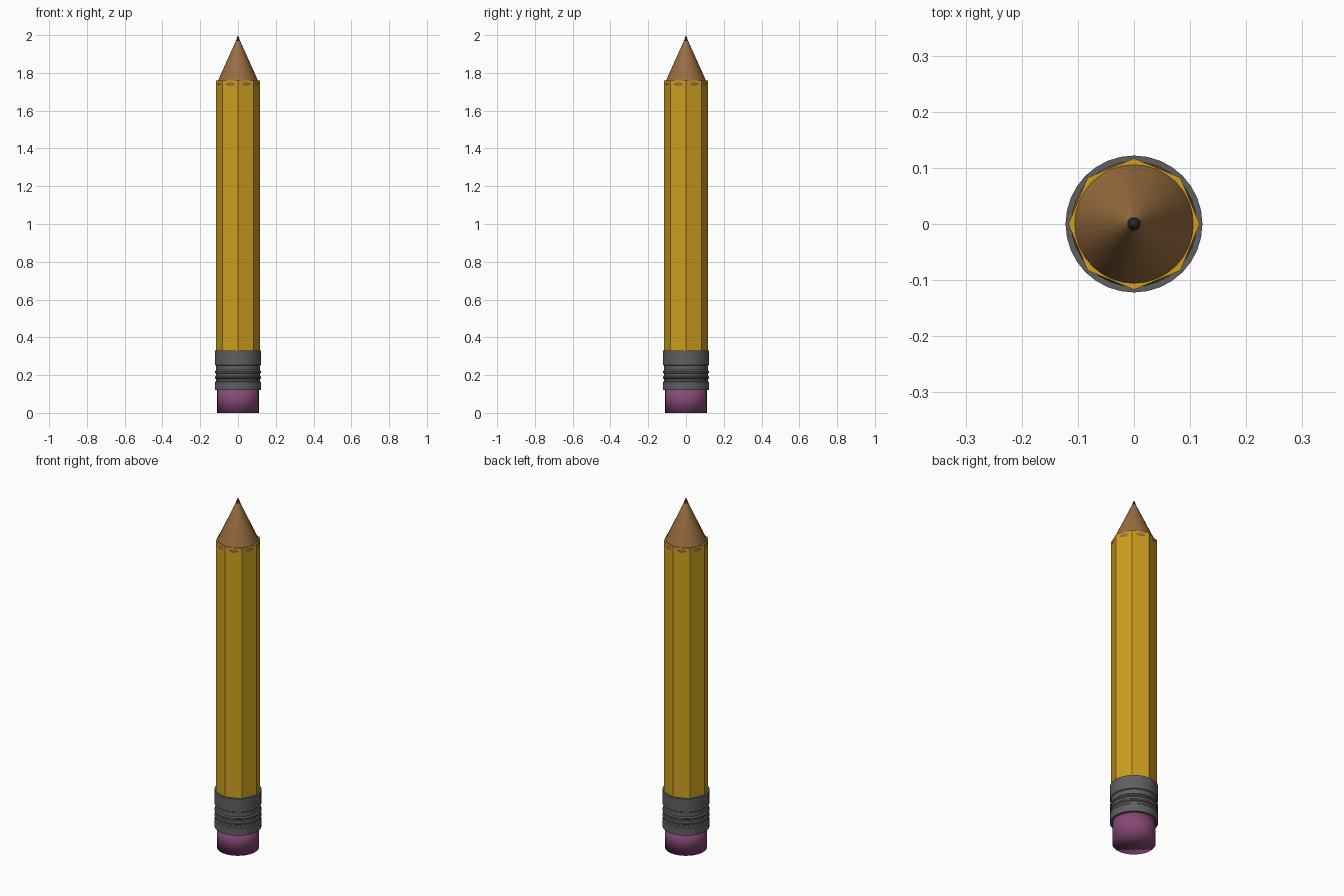
import bpy, bmesh, math

if "Cube" in bpy.data.objects:
    bpy.data.objects.remove(bpy.data.objects["Cube"])

def material(name, rgb):
    m = bpy.data.materials.new(name)
    m.diffuse_color = (*rgb, 1)
    m.use_nodes = True
    m.node_tree.nodes["Principled BSDF"].inputs["Base Color"].default_value = m.diffuse_color
    return m

def lathe(name, profile, sides, mat, smooth_angle=30):
    """Revolve (radius, z) points around z, capping open ends."""
    bm = bmesh.new()
    rings = []
    for r, z in profile:
        if r == 0:
            rings.append([bm.verts.new((0, 0, z))] * sides)
        else:
            rings.append([bm.verts.new((r * math.cos(2 * math.pi * i / sides),
                                        r * math.sin(2 * math.pi * i / sides), z))
                          for i in range(sides)])
    for a, b in zip(rings, rings[1:]):
        for i in range(sides):
            j = (i + 1) % sides
            bm.faces.new(list(dict.fromkeys((a[i], a[j], b[j], b[i]))))
    for ring in (rings[0], rings[-1]):
        if ring[0] is not ring[1]:
            bm.faces.new(ring)
    bmesh.ops.recalc_face_normals(bm, faces=bm.faces)
    me = bpy.data.meshes.new(name)
    bm.to_mesh(me)
    bm.free()
    ob = bpy.data.objects.new(name, me)
    bpy.context.collection.objects.link(ob)
    me.materials.append(mat)
    if smooth_angle:
        bpy.ops.object.select_all(action='DESELECT')
        ob.select_set(True)
        bpy.context.view_layer.objects.active = ob
        bpy.ops.object.shade_smooth_by_angle(angle=math.radians(smooth_angle))
    return ob

yellow = material("yellow_paint", (0.61, 0.345, 0.014))
wood = material("bare_wood", (0.32, 0.155, 0.05))
pink = material("pink_rubber", (0.24, 0.066, 0.18))
metal = material("dark_metal", (0.115, 0.115, 0.115))
black = material("graphite", (0.02, 0.02, 0.02))

# Eight-sided painted body
lathe("body", [(0.117, 0.30), (0.117, 1.76)], 8, yellow, smooth_angle=0)

# Sharpened wood, breaking through the flats to give the scalloped edge
lathe("sharpened_wood", [(0.106, 1.725), (0.112, 1.741), (0.107, 1.757), (0.012, 1.968)],
      32, wood, smooth_angle=50)

# Lead point
lathe("lead", [(0.013, 1.964), (0.009, 1.976), (0, 2.0)], 12, black)

# Metal band with crimped ridges
band = [(0.122, 0.12), (0.122, 0.163)]
for z in (0.19, 0.218):
    band += [(0.117, z - 0.022), (0.117, z - 0.010), (0.122, z - 0.006), (0.122, z + 0.001)]
band += [(0.117, 0.226), (0.117, 0.25), (0.122, 0.254), (0.122, 0.33)]
lathe("ferrule", band, 32, metal)

# Eraser, shaded softly over its bottom edge
lathe("eraser", [(0.11, 0), (0.11, 0.14)], 32, pink, smooth_angle=100)
